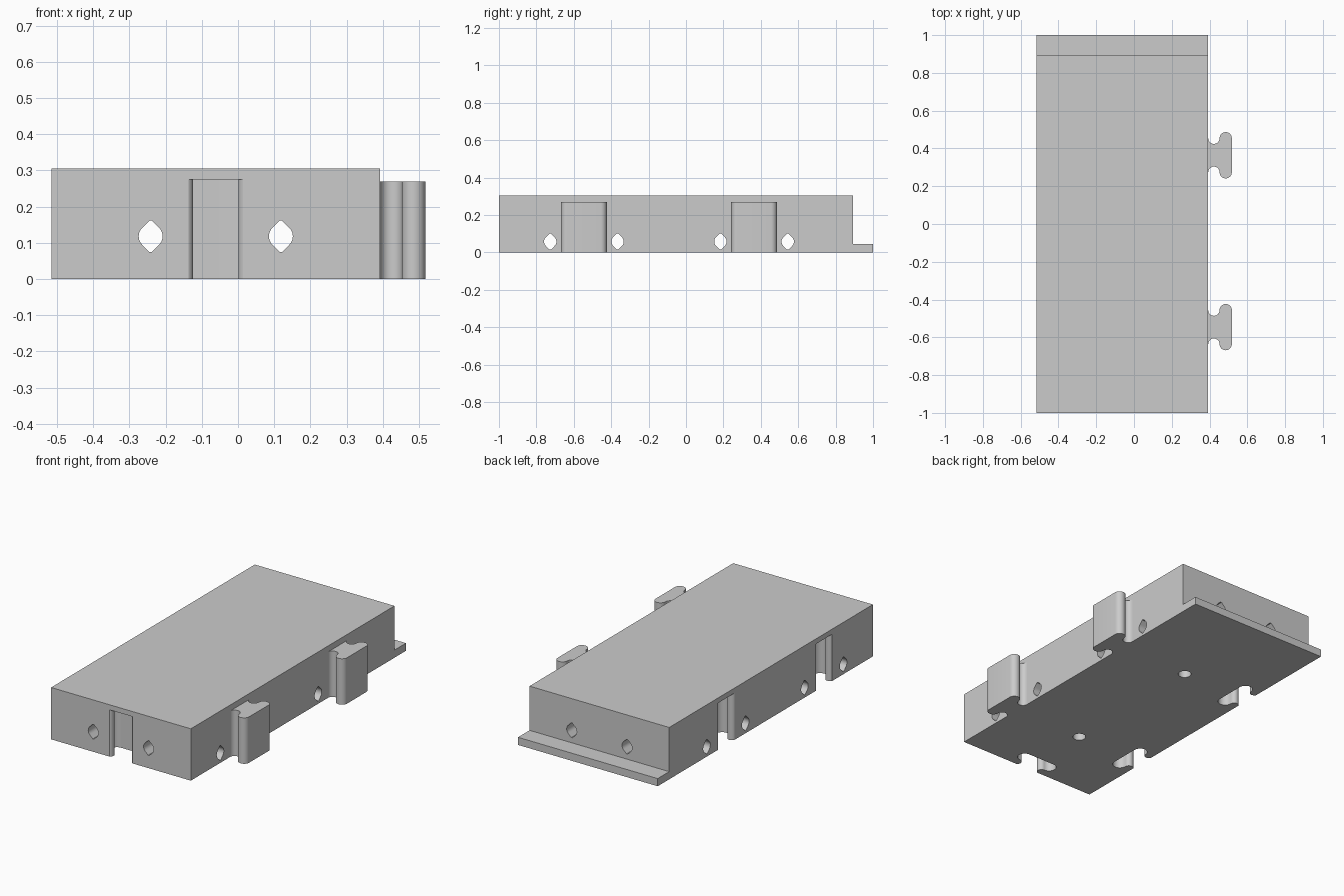
import bpy, bmesh, math
from mathutils import Vector

old = bpy.data.objects.get("Cube")
if old:
    bpy.data.objects.remove(old, do_unlink=True)

LEFT, RIGHT = -0.516, 0.393
MID = (LEFT + RIGHT) / 2
ROWS = (-0.546, 0.364)      # centres of the connectors along y
HOLE_GAP = 0.18             # holes sit this far either side of a connector

grey = bpy.data.materials.new("plain grey")
grey.use_nodes = True
colour = (0.6, 0.6, 0.6, 1)
grey.diffuse_color = colour
grey.node_tree.nodes["Principled BSDF"].inputs["Base Color"].default_value = colour


def prism(name, outline, sweep):
    """Solid made by sweeping a flat outline along a vector."""
    bm = bmesh.new()
    face = bm.faces.new([bm.verts.new(p) for p in outline])
    new = bmesh.ops.extrude_face_region(bm, geom=[face])["geom"]
    verts = [v for v in new if isinstance(v, bmesh.types.BMVert)]
    bmesh.ops.translate(bm, verts=verts, vec=Vector(sweep))
    bmesh.ops.recalc_face_normals(bm, faces=bm.faces)
    mesh = bpy.data.meshes.new(name)
    bm.to_mesh(mesh)
    bm.free()
    mesh.materials.append(grey)
    obj = bpy.data.objects.new(name, mesh)
    bpy.context.collection.objects.link(obj)
    return obj


def arc(centre, r, start, end, n=16):
    angles = [math.radians(start + (end - start) * i / n) for i in range(n + 1)]
    return [(centre[0] + r * math.cos(a), centre[1] + r * math.sin(a)) for a in angles]


def connector(lip_depth, half, lip_r, head_r, mouth=0):
    """Rounded T outline as (depth, sideways) points, mirrored sideways."""
    start = 180 + math.degrees(math.acos(lip_depth / lip_r))
    side = arc((lip_depth, half), lip_r, start, 360)
    side += arc((lip_depth + lip_r + head_r, half), head_r, 180, 0)[1:]
    if mouth:
        side.insert(0, (-mouth, side[0][1]))
    return side + [(d, -s) for d, s in reversed(side)]


def bore_outline():
    """Round hole with clipped points at top and bottom."""
    r, tip = 0.033, 0.043
    flat = r * math.sqrt(2) - tip
    right = arc((0, 0), r, -45, 45, 10)
    top = [(flat, tip), (-flat, tip)]
    return right + top + [(-a, -b) for a, b in right] + [(-a, -b) for a, b in top]


def cut(target, cutter):
    cutter.hide_render = True
    mod = target.modifiers.new("cut", "BOOLEAN")
    mod.operation, mod.solver, mod.object = "DIFFERENCE", "EXACT", cutter
    bpy.context.view_layer.objects.active = target
    bpy.ops.object.modifier_apply(modifier=mod.name)
    bpy.data.objects.remove(cutter, do_unlink=True)


def smooth(obj):
    bpy.ops.object.select_all(action="DESELECT")
    obj.select_set(True)
    bpy.context.view_layer.objects.active = obj
    bpy.ops.object.shade_smooth_by_angle(angle=math.radians(30))


# Block with a low ledge along the back
side_view = [(-1, 0), (1, 0), (1, 0.045), (0.893, 0.045), (0.893, 0.305), (-1, 0.305)]
block = prism("block", [(LEFT, y, z) for y, z in side_view], (RIGHT - LEFT, 0, 0))

# Slots in the front and left sides, open underneath
slot = connector(0.022, 0.0875, 0.025, 0.04, mouth=0.03)
BELOW = -0.05
slot_sweep = (0, 0, 0.275 - BELOW)
cut(block, prism("slot_cutter", [(MID + s, -1 + d, BELOW) for d, s in slot], slot_sweep))
for y in ROWS:
    cut(block, prism("slot_cutter", [(LEFT + d, y + s, BELOW) for d, s in slot], slot_sweep))

# Bores running right through, lengthways and crossways
for sign in (-1, 1):
    x = MID + sign * HOLE_GAP
    cut(block, prism("bore_cutter", [(x + a, -1.2, 0.118 + b) for a, b in bore_outline()],
                     (0, 2.4, 0)))
    for row in ROWS:
        y = row + sign * HOLE_GAP
        cut(block, prism("bore_cutter", [(-0.8, y + a, 0.058 + b) for a, b in bore_outline()],
                         (1.6, 0, 0)))

# Blind round holes underneath
for y in ROWS:
    ring = arc((MID, y), 0.036, 0, 360, 32)[:-1]
    cut(block, prism("hole_cutter", [(a, b, BELOW) for a, b in ring], (0, 0, 0.2)))
smooth(block)

# Connector tabs on the right side
tab = connector(0.03, 0.09, 0.03, 0.0325)
for name, y in zip(("front_tab", "back_tab"), ROWS):
    smooth(prism(name, [(RIGHT + d, y + s, 0) for d, s in tab], (0, 0, 0.27)))
